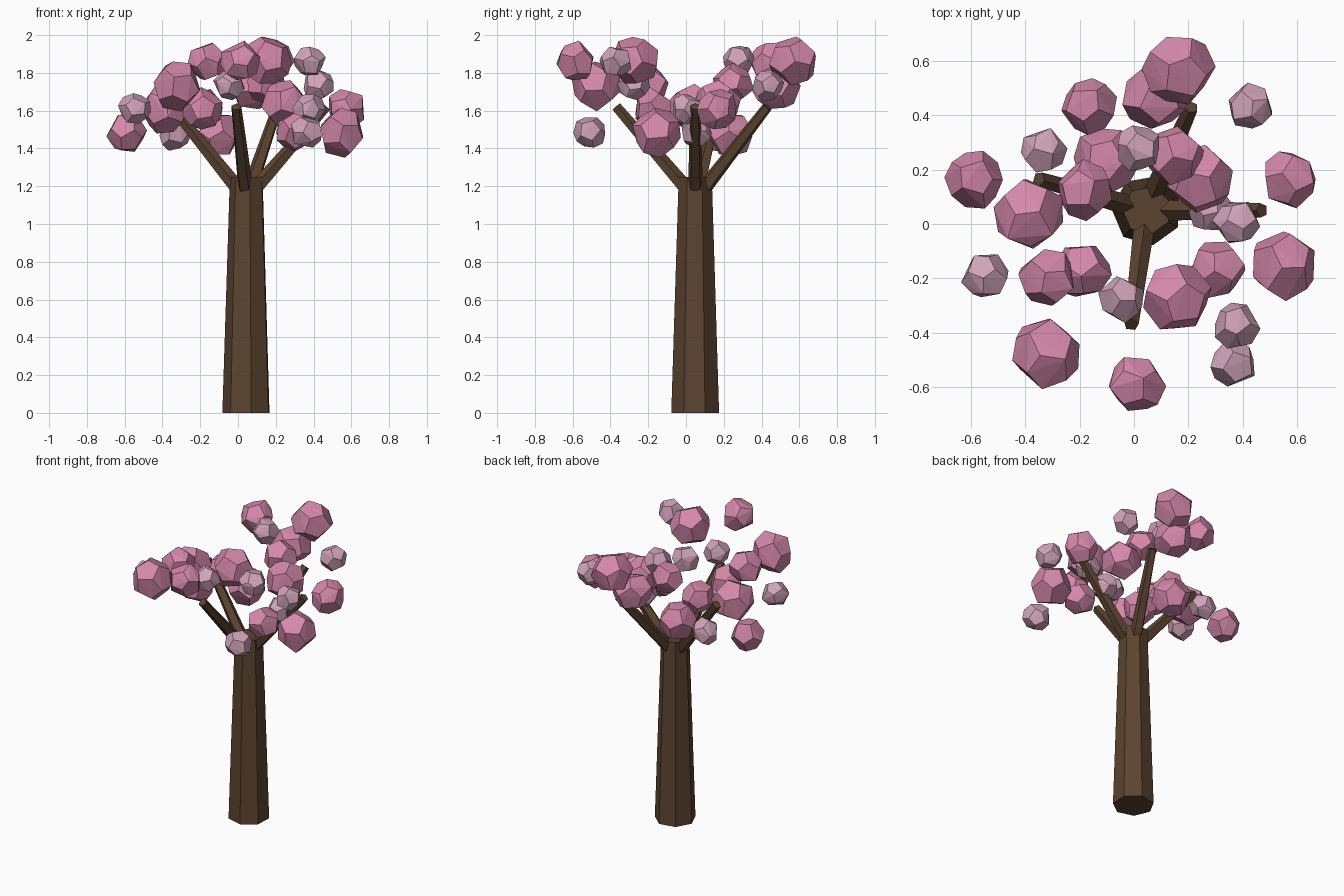
import bpy, bmesh, math, random
from mathutils import Vector, Euler

if "Cube" in bpy.data.objects:
    bpy.data.objects.remove(bpy.data.objects["Cube"])

random.seed(4)


def material(name, rgb):
    mat = bpy.data.materials.new(name)
    lin = [((c / 255 + 0.055) / 1.055) ** 2.4 for c in rgb]
    mat.diffuse_color = (*lin, 1)
    mat.use_nodes = True
    mat.node_tree.nodes["Principled BSDF"].inputs["Base Color"].default_value = mat.diffuse_color
    return mat


BARK = material("brown bark", (92, 68, 48))
PINK = material("pink blossom", (212, 136, 170))
PALE = material("pale blossom", (208, 163, 184))


def add_object(name, bm, mat):
    bmesh.ops.recalc_face_normals(bm, faces=bm.faces)
    mesh = bpy.data.meshes.new(name)
    bm.to_mesh(mesh)
    bm.free()
    mesh.materials.append(mat)
    obj = bpy.data.objects.new(name, mesh)
    bpy.context.collection.objects.link(obj)
    return obj


def tapered_limb(name, start, end, r1, r2, sides, turn=0.0):
    """Flat-sided tapered cylinder running from start to end."""
    start, end = Vector(start), Vector(end)
    axis = end - start
    bm = bmesh.new()
    bmesh.ops.create_cone(bm, cap_ends=True, segments=sides, radius1=r1,
                          radius2=r2, depth=axis.length)
    bmesh.ops.rotate(bm, verts=bm.verts, cent=(0, 0, 0),
                     matrix=Euler((0, 0, turn)).to_matrix())
    if axis.xy.length > 1e-6:
        bmesh.ops.rotate(bm, verts=bm.verts, cent=(0, 0, 0),
                         matrix=axis.to_track_quat('Z', 'Y').to_matrix())
    bmesh.ops.translate(bm, verts=bm.verts, vec=(start + end) / 2)
    add_object(name, bm, BARK)


# Corners of a twelve-sided solid, shared by all blossom clumps
PHI = (1 + math.sqrt(5)) / 2
S = (-1, 1)
CORNERS = [Vector((a, b, c)) for a in S for b in S for c in S]
for a in S:
    for b in S:
        p, q = a / PHI, b * PHI
        CORNERS += [Vector((0, p, q)), Vector((p, q, 0)), Vector((q, 0, p))]


def clump(name, x, y, z, r, mat):
    """Slightly irregular faceted ball."""
    spin = Euler([random.uniform(0, math.tau) for _ in range(3)]).to_matrix()
    bm = bmesh.new()
    for c in CORNERS:
        jitter = Vector([random.uniform(-0.008, 0.008) for _ in range(3)])
        bm.verts.new(spin @ c.normalized() * r * 1.03 + jitter
                     + Vector((x, y, z)))
    bmesh.ops.convex_hull(bm, input=bm.verts)
    add_object(name, bm, mat)


# Trunk
tapered_limb("trunk", (0.047, 0.05, 0), (0.047, 0.05, 1.25), 0.13, 0.09, 7,
             math.radians(241.5))

# Four branches fanning out of the trunk top
for i, tip in enumerate([(0.47, 0.05, 1.62), (0.21, 0.43, 1.62),
                         (-0.35, 0.165, 1.62), (-0.01, -0.37, 1.62)]):
    tapered_limb(f"branch_{i + 1}", (0.045, 0.05, 1.13), tip,
                 0.043, 0.028, 5)

# Large pink clumps: x, y, z, radius
large = [
    (0.16, 0.57, 1.865, 0.13), (0.08, 0.475, 1.72, 0.122),
    (-0.105, 0.235, 1.475, 0.122), (0.245, 0.165, 1.64, 0.125),
    (0.153, -0.268, 1.865, 0.128), (0.55, -0.15, 1.485, 0.128),
    (-0.388, 0.035, 1.61, 0.13), (-0.325, -0.475, 1.735, 0.13),
]
# Medium pink clumps: x, y, z
medium = [
    (-0.16, 0.435, 1.86), (0.15, 0.25, 1.74), (0.305, -0.165, 1.485),
    (-0.19, -0.17, 1.61), (-0.32, -0.2, 1.735), (0.572, 0.165, 1.61),
    (-0.18, 0.125, 1.61), (-0.587, 0.165, 1.48), (0.01, -0.59, 1.86),
]
# Small pale clumps: x, y, z
small = [
    (0.428, 0.43, 1.735), (-0.333, 0.27, 1.475), (0.015, 0.28, 1.865),
    (-0.045, -0.275, 1.735), (-0.545, -0.19, 1.61), (0.378, 0.005, 1.61),
    (0.28, 0.05, 1.485), (0.375, -0.375, 1.86), (0.363, -0.51, 1.485),
]
for i, (x, y, z, r) in enumerate(large):
    clump(f"large_blossom_{i + 1}", x, y, z, r, PINK)
for i, (x, y, z) in enumerate(medium):
    clump(f"medium_blossom_{i + 1}", x, y, z, 0.105, PINK)
for i, (x, y, z) in enumerate(small):
    clump(f"small_blossom_{i + 1}", x, y, z, 0.084, PALE)
